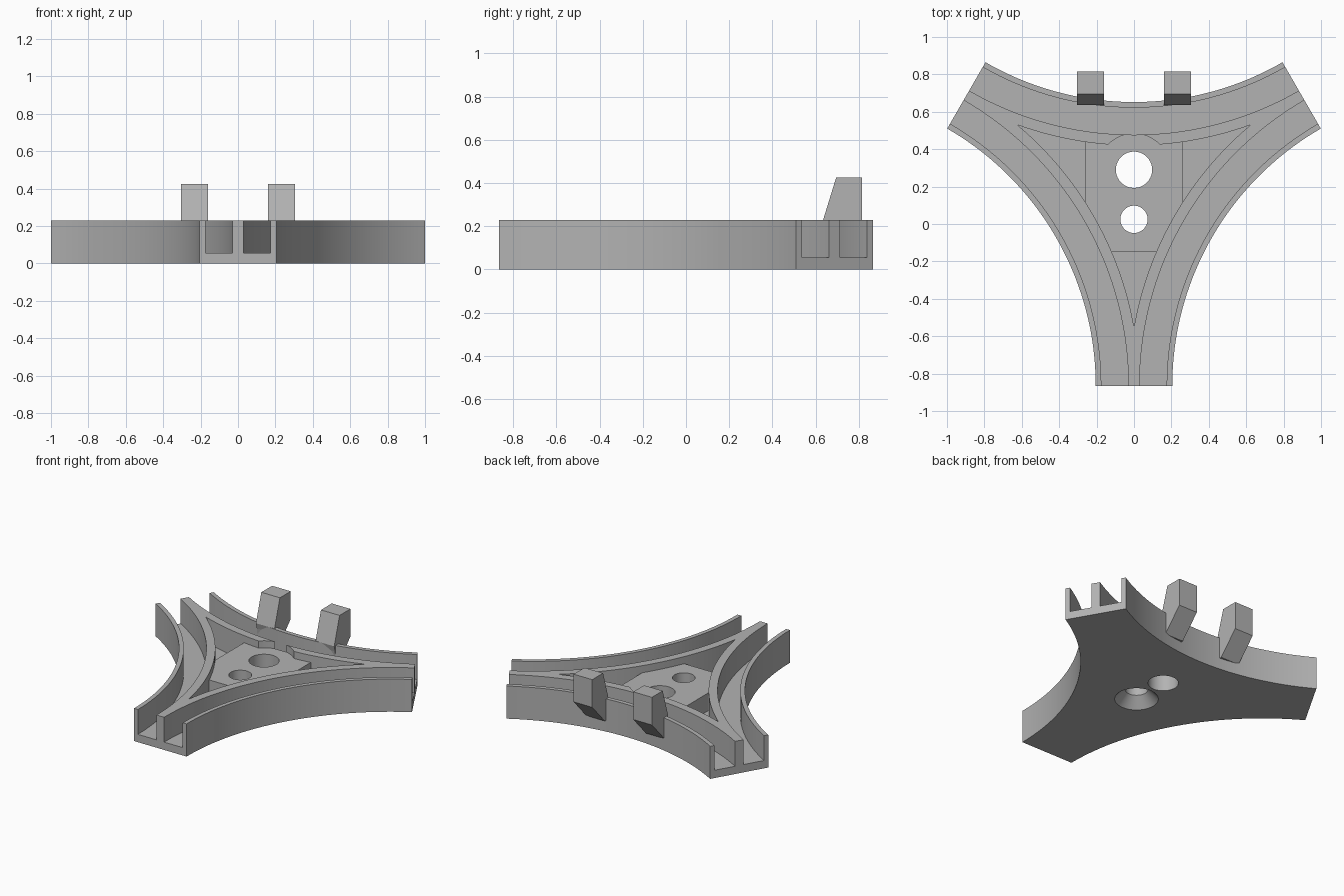
import bpy, bmesh, math

if "Cube" in bpy.data.objects:
    bpy.data.objects.remove(bpy.data.objects["Cube"])

CY = 0.17      # y of the three-fold axis
D = 2.07       # distance from that axis to each arc centre
TOP, FLOOR, DECK = 0.23, 0.055, 0.18

grey = bpy.data.materials.new("grey plastic")
grey.diffuse_color = (0.45, 0.45, 0.45, 1)
grey.use_nodes = True
grey.node_tree.nodes["Principled BSDF"].inputs["Base Color"].default_value = grey.diffuse_color


def make(name, bm):
    bmesh.ops.recalc_face_normals(bm, faces=bm.faces)
    me = bpy.data.meshes.new(name)
    bm.to_mesh(me)
    bm.free()
    ob = bpy.data.objects.new(name, me)
    bpy.context.collection.objects.link(ob)
    me.materials.append(grey)
    return ob


def prism(name, pts, z0, z1):
    """Extrude an xy outline from z0 to z1."""
    bm = bmesh.new()
    face = bm.faces.new([bm.verts.new((x, y, z0)) for x, y in pts])
    ext = bmesh.ops.extrude_face_region(bm, geom=[face])["geom"]
    bmesh.ops.translate(bm, vec=(0, 0, z1 - z0),
                        verts=[v for v in ext if isinstance(v, bmesh.types.BMVert)])
    return make(name, bm)


def cone(name, y, r0, r1, z0, z1):
    bm = bmesh.new()
    bmesh.ops.create_cone(bm, cap_ends=True, segments=64, radius1=r0, radius2=r1, depth=z1 - z0)
    bmesh.ops.translate(bm, vec=(0, y, (z0 + z1) / 2), verts=bm.verts)
    return make(name, bm)


def arc(side, r, half, n=40):
    """Arc bowing toward the middle, about the centre of one of three sides."""
    a = math.radians(90 + 120 * side)
    cx, cy = D * math.cos(a), CY + D * math.sin(a)
    out = []
    for i in range(n + 1):
        t = a + math.pi - half + 2 * half * i / n
        out.append((cx + r * math.cos(t), cy + r * math.sin(t)))
    return out


def star(r):
    """Three-pointed outline with concave sides of radius r."""
    t = (D - math.sqrt(D * D - 4 * (D * D - r * r))) / 2
    half = math.asin(t * math.cos(math.pi / 6) / r)
    pts = []
    for s in range(3):
        pts += arc(s, r, half)[::-1][:-1]
    return pts


def boolean(ob, other, op):
    mod = ob.modifiers.new("bool", "BOOLEAN")
    mod.operation, mod.object, mod.solver = op, other, "EXACT"
    bpy.context.view_layer.update()
    me = bpy.data.meshes.new_from_object(ob.evaluated_get(bpy.context.evaluated_depsgraph_get()))
    ob.modifiers.clear()
    ob.data = me
    bpy.data.objects.remove(other)


# Three-armed body
outline = []
for s in range(3):
    outline += arc(s, 1.588, math.radians(30))[::-1]
body = prism("body", outline, 0, TOP)

# Curved channels along each side
for s in range(3):
    h = math.radians(33)
    ring = arc(s, 1.618, h) + arc(s, 1.763, h)[::-1]
    boolean(body, prism("channel_cutter", ring, FLOOR, 0.4), "DIFFERENCE")

# Central pocket and the round notch in its wall
boolean(body, prism("pocket_cutter", star(1.82), FLOOR, 0.4), "DIFFERENCE")
boolean(body, cone("notch_cutter", 0.29, 0.193, 0.193, DECK, 0.4), "DIFFERENCE")

# Raised deck in the pocket
deck = prism("deck", star(1.80), 0.02, DECK)
box = [(-0.26, -0.15), (0.26, -0.15), (0.26, 0.7), (-0.26, 0.7)]
boolean(deck, prism("deck_limit", box, -0.1, 0.4), "INTERSECT")
boolean(body, deck, "UNION")

# Two holes, the smaller one countersunk from below
boolean(body, cone("large_hole", 0.29, 0.097, 0.097, -0.1, 0.4), "DIFFERENCE")
boolean(body, cone("small_hole", 0.025, 0.073, 0.073, -0.1, 0.4), "DIFFERENCE")
boolean(body, cone("countersink", 0.025, 0.149, 0.073, -0.01, 0.07), "DIFFERENCE")

# Hook tabs on the back wall
profile = [(0.635, 0.23), (0.695, 0.425), (0.815, 0.425),
           (0.815, 0.23), (0.675, 0.08), (0.66, 0.08), (0.645, 0.19)]
for name, x0 in (("left_tab", -0.305), ("right_tab", 0.16)):
    bm = bmesh.new()
    ends = [[bm.verts.new((x, y, z)) for y, z in profile] for x in (x0, x0 + 0.145)]
    for e in ends:
        bm.faces.new(e)
    for i in range(len(profile)):
        j = (i + 1) % len(profile)
        bm.faces.new((ends[0][i], ends[0][j], ends[1][j], ends[1][i]))
    make(name, bm)

# Smooth the curved walls and keep edges sharp
bpy.ops.object.select_all(action="DESELECT")
body.select_set(True)
bpy.context.view_layer.objects.active = body
bpy.ops.object.shade_smooth_by_angle(angle=math.radians(25))
